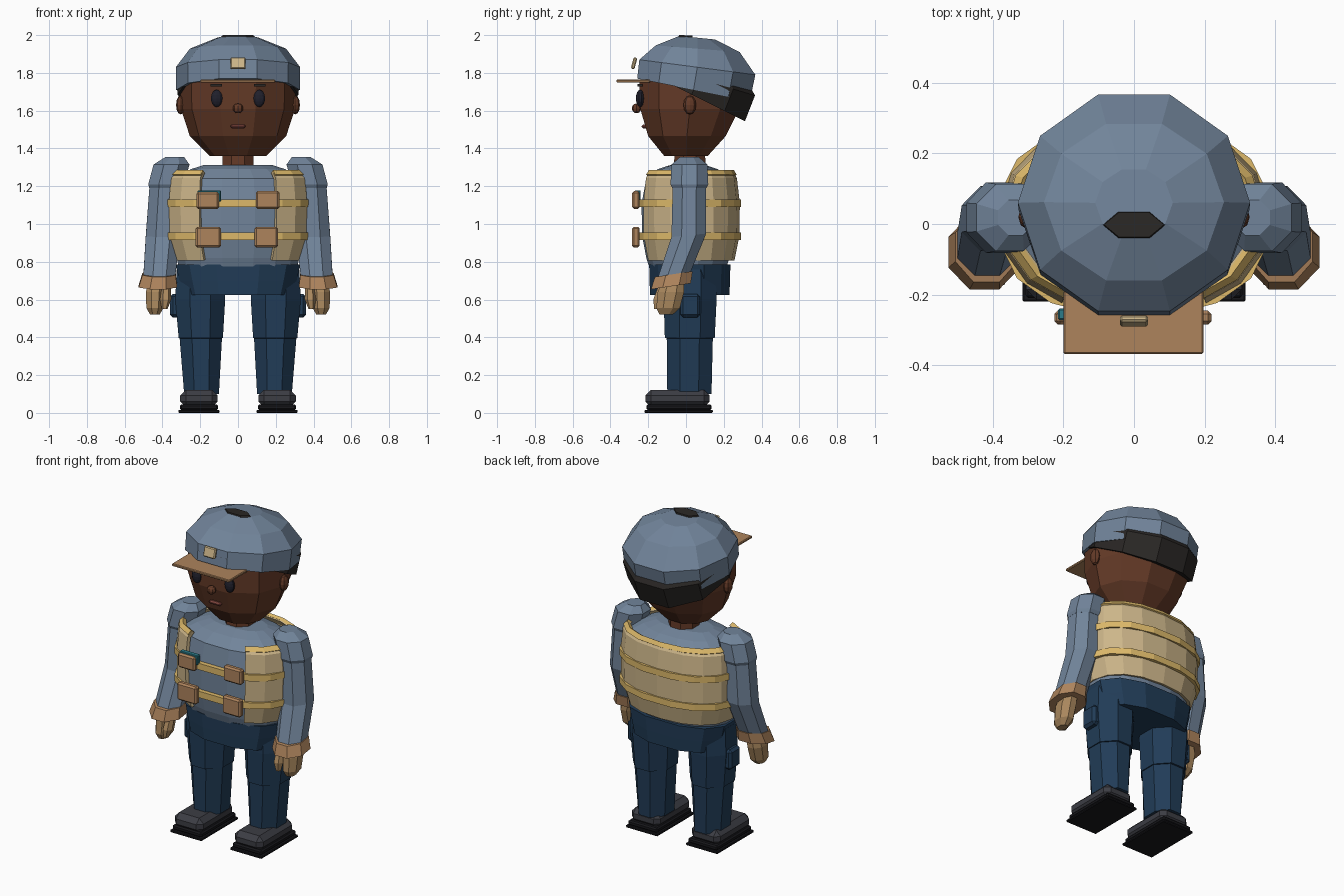
import bpy, bmesh, math
from mathutils import Vector


def mat(name, hexcol):
    m = bpy.data.materials.new(name)
    c = [int(hexcol[i:i + 2], 16) / 255 for i in (0, 2, 4)]
    m.diffuse_color = [((v + .055) / 1.055) ** 2.4 if v > .04 else v / 12.92 for v in c] + [1]
    return m


SHIRT, VEST, STRAP = mat("shirt", "71849A"), mat("vest", "CDB68A"), mat("strap", "DDB96A")
TAN, GLOVE, SKIN = mat("tan", "AD835C"), mat("glove", "AA885E"), mat("skin", "643A27")
HAIR, PANTS, SHOE = mat("hair", "2A2725"), mat("pants", "213C57"), mat("shoe", "3C3D44")
SOLE, EYE, TEAL, LIP = mat("sole", "17171B"), mat("eye", "20202C"), mat("teal", "2B7C8A"), mat("lip", "82463E")


def finish(name, bm, m, bevel=0):
    bmesh.ops.recalc_face_normals(bm, faces=bm.faces[:])
    me = bpy.data.meshes.new(name)
    bm.to_mesh(me)
    bm.free()
    me.materials.append(m)
    ob = bpy.data.objects.new(name, me)
    bpy.context.collection.objects.link(ob)
    if bevel:
        md = ob.modifiers.new("bevel", "BEVEL")
        md.width, md.segments = bevel, 1
    return ob


def loft(name, rings, m, n=10, phase=0, power=1, gap=0):
    """Rings are (cx, cy, cz, half_x, half_y, z-slope along y); gap leaves an opening at the front."""
    def se(v):
        return math.copysign(abs(v) ** power, v)
    if gap:
        ang = [math.radians(-90 + gap + (360 - 2 * gap) * i / n) for i in range(n + 1)]
    else:
        ang = [2 * math.pi * (i + phase) / n for i in range(n)]
    pts = [(se(math.cos(a)), se(math.sin(a))) for a in ang]
    mx, my = (max(abs(p[k]) for p in pts) for k in (0, 1))
    bm = bmesh.new()
    rows = []
    for r in rings:
        cx, cy, cz, rx, ry = r[:5]
        s = r[5] if len(r) > 5 else 0
        rows.append([bm.verts.new((cx + rx * x / mx, cy + ry * y / my, cz + s * ry * y / my)) for x, y in pts])
    k = len(pts)
    for a, b in zip(rows, rows[1:]):
        for i in range(k - 1 if gap else k):
            bm.faces.new((a[i], a[(i + 1) % k], b[(i + 1) % k], b[i]))
    if not gap:
        bm.faces.new(rows[0])
        bm.faces.new(rows[-1])
    ob = finish(name, bm, m)
    if gap:
        md = ob.modifiers.new("thickness", "SOLIDIFY")
        md.thickness, md.offset = .02, 0
    return ob


def box(name, x, y, z, m, bevel=0, tilt=0):
    bm = bmesh.new()
    bmesh.ops.create_cube(bm, size=1)
    bmesh.ops.scale(bm, vec=(x[1] - x[0], y[1] - y[0], z[1] - z[0]), verts=bm.verts[:])
    ob = finish(name, bm, m, bevel)
    ob.location = [(v[0] + v[1]) / 2 for v in (x, y, z)]
    ob.rotation_euler.x = tilt
    return ob


def ball(name, loc, size, m, u=8, v=6):
    bm = bmesh.new()
    bmesh.ops.create_uvsphere(bm, u_segments=u, v_segments=v, radius=1)
    bmesh.ops.scale(bm, vec=size, verts=bm.verts[:])
    bmesh.ops.translate(bm, vec=loc, verts=bm.verts[:])
    return finish(name, bm, m)


# head, hair and neck
loft("head", [(0, 0, 1.36, .15, .115), (0, .005, 1.465, .255, .205), (0, .02, 1.61, .302, .262),
              (0, .025, 1.76, .305, .272)], SKIN)
loft("neck", [(0, .02, 1.27, .085, .085), (0, .02, 1.4, .08, .08)], SKIN, 8, .5)
loft("hair", [(0, .03, 1.685, .32, .282, -.5), (0, .065, 1.77, .322, .3, -.3),
              (0, .05, 1.85, .28, .24, -.1)], HAIR)

# cap, brim and front plate
loft("cap", [(0, .04, 1.71, .327, .298, -.2), (0, .06, 1.83, .329, .307, -.13),
             (0, .062, 1.928, .255, .222, -.08), (0, .06, 1.986, .11, .095, -.1)], SHIRT)
loft("hair_tuft", [(0, -.005, 1.96, .1, .045), (0, -.002, 1.999, .085, .035, -.05)], HAIR, 6)
box("cap_brim", (-.2, .197), (-.368, -.19), (1.748, 1.764), TAN, .004)
box("cap_plate", (-.04, .04), (-.285, -.265), (1.82, 1.882), VEST, .006, math.radians(-15))

# face
ball("nose", (0, -.262, 1.612), (.028, .025, .026), SKIN)
box("mouth", (-.04, .04), (-.235, -.2), (1.506, 1.527), LIP, .008)
for s in (1, -1):
    ball("eye", (s * .113, -.243, 1.665), (.032, .022, .046), EYE, 10, 8)
    box("eyebrow", sorted((s * .085, s * .145)), (-.258, -.23), (1.728, 1.742), HAIR)
    ball("ear", (s * .303, .02, 1.63), (.025, .034, .05), SKIN)

# shirt, open vest and straps
loft("shirt", [(0, .01, .76, .31, .2), (0, .01, .82, .325, .22), (0, .01, .94, .35, .243),
               (0, .01, 1.11, .355, .245), (0, .01, 1.24, .33, .22), (0, .01, 1.29, .25, .16),
               (0, .01, 1.313, .18, .09)], SHIRT, 16, .5, .85)
loft("vest", [(0, .015, .81, .325, .232), (0, .015, .94, .366, .258), (0, .015, 1.11, .37, .26),
              (0, .015, 1.24, .36, .245), (0, .015, 1.275, .33, .225)], VEST, 14, 0, .85, 29)
loft("vest_trim", [(0, .015, 1.255, .358, .245), (0, .015, 1.28, .335, .23)], STRAP, 14, 0, .85, 29)
for z in (1.11, .936):
    loft("vest_strap", [(0, .015, z - .02, .381, .275), (0, .015, z + .02, .381, .275)], STRAP, 16, .5, .85)
for x, z, w, h in ((-.16, 1.125, .12, .09), (.157, 1.127, .125, .095),
                   (-.158, .93, .135, .11), (.15, .93, .125, .11)):
    box("buckle", (x - w / 2, x + w / 2), (-.285, -.245), (z - h / 2, z + h / 2), TAN, .01)
box("pen_clip", (-.215, -.09), (-.272, -.24), (1.12, 1.178), TEAL, .004)

# hips
loft("hips", [(0, .02, .625, .29, .21), (0, .02, .7, .31, .213), (0, .02, .785, .33, .215)], PANTS, 12, .5, .8)

for s in (1, -1):
    # sleeves with shoulder caps
    loft("shoulder", [(s * .38, .018, 1.19, .09, .09), (s * .38, .018, 1.21, .095, .1),
                      (s * .352, .018, 1.315, .095, .095), (s * .335, .018, 1.354, .05, .05)], SHIRT, 8, .5)
    loft("sleeve", [(s * .418, -.07, .71, .084, .085, .15), (s * .398, .015, .94, .09, .092, .1),
                    (s * .382, .018, 1.22, .085, .088)], SHIRT, 8, .5)
    # cuffs and gloved hands
    loft("cuff", [(s * .424, -.08, .67, .102, .105, .15), (s * .418, -.065, .735, .088, .1, .15)], TAN, 8, .5)
    loft("hand", [(s * .44, -.105, .52, .025, .035), (s * .44, -.095, .555, .045, .062),
                  (s * .438, -.08, .64, .05, .07), (s * .43, -.07, .69, .045, .06)], GLOVE, 8, .5)
    loft("thumb", [(s * .388, -.153, .55, .015, .015), (s * .383, -.145, .6, .03, .028),
                   (s * .38, -.115, .68, .025, .028)], GLOVE, 6)
    # trouser legs with knee fold and side pocket
    loft("leg", [(s * .193, .018, .1, .092, .117), (s * .197, .02, .395, .112, .122),
                 (s * .197, .02, .396, .117, .132), (s * .2, .022, .6, .132, .14),
                 (s * .2, .022, .76, .125, .135)], PANTS, 8, .5)
    box("leg_pocket", sorted((s * .29, s * .36)), (-.03, .075), (.505, .63), PANTS, .015)
    # shoes
    box("shoe", sorted((s * .108, s * .306)), (-.215, .125), (.03, .122), SHOE, .03)
    box("shoe_welt", sorted((s * .106, s * .308)), (-.21, .135), (.015, .045), SOLE, .008)
    box("shoe_sole", sorted((s * .098, s * .316)), (-.22, .142), (0, .016), SOLE, .004)
